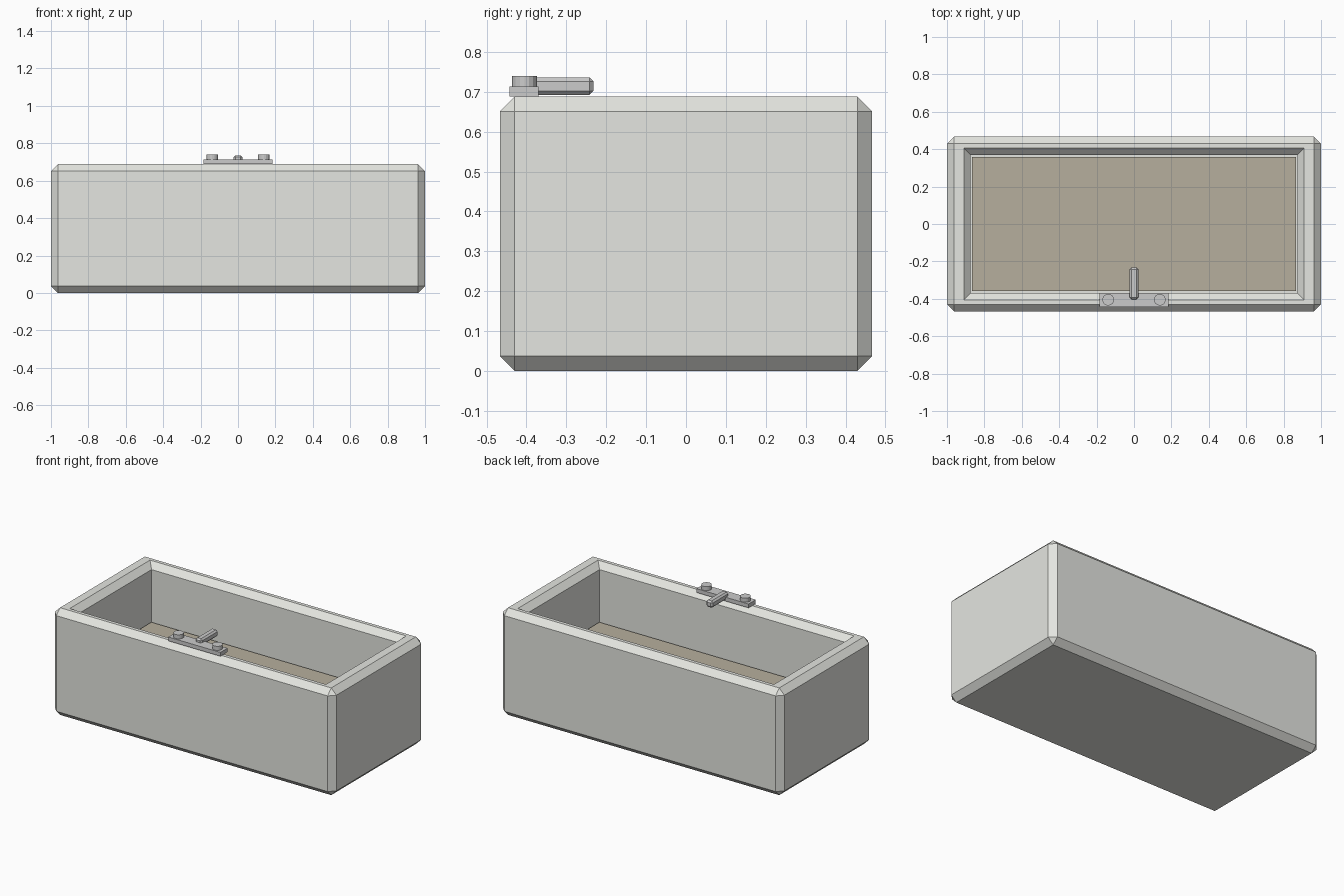
import bpy, bmesh
from mathutils import Matrix

if "Cube" in bpy.data.objects:
    bpy.data.objects.remove(bpy.data.objects["Cube"])


def material(name, rgb):
    m = bpy.data.materials.new(name)
    m.diffuse_color = (*rgb, 1)
    m.use_nodes = True
    m.node_tree.nodes["Principled BSDF"].inputs["Base Color"].default_value = m.diffuse_color
    return m


def finish(name, bm, mat):
    bmesh.ops.recalc_face_normals(bm, faces=bm.faces)
    mesh = bpy.data.meshes.new(name)
    bm.to_mesh(mesh)
    bm.free()
    mesh.materials.append(mat)
    ob = bpy.data.objects.new(name, mesh)
    bpy.context.collection.objects.link(ob)
    return ob


def box(x, y, z, bevel=0):
    """Box between the given (min, max) pairs, with optional flat chamfers."""
    bm = bmesh.new()
    size = [b - a for a, b in (x, y, z)]
    mid = [(a + b) / 2 for a, b in (x, y, z)]
    bmesh.ops.create_cube(bm, size=1, matrix=Matrix.Translation(mid) @ Matrix.Diagonal((*size, 1)))
    if bevel:
        bmesh.ops.bevel(bm, geom=bm.edges[:], offset=bevel, segments=1,
                        profile=0.5, affect='EDGES')
    return bm


enamel = material("enamel", (0.78, 0.79, 0.75))
murky = material("murky_water", (0.47, 0.43, 0.34))
metal = material("metal", (0.62, 0.62, 0.63))

# Tub: chamfered block, top face stepped inward through rim, chamfer, walls and floor
bm = box((-1, 1), (-0.467, 0.467), (0, 0.688), 0.037)
face = max(bm.faces, key=lambda f: f.calc_center_median().z)
for hx, hy, z in [(0.91, 0.407, 0.688), (0.873, 0.37, 0.651), (0.873, 0.37, 0.13)]:
    bmesh.ops.inset_region(bm, faces=[face], thickness=0.005)
    for v in face.verts:
        v.co = (hx if v.co.x > 0 else -hx, hy if v.co.y > 0 else -hy, z)
finish("tub", bm, enamel)

# Water surface
finish("water", box((-0.866, 0.866), (-0.358, 0.358), (0.30, 0.32)), murky)

# Tap base plate and spout
finish("tap_plate", box((-0.185, 0.185), (-0.443, -0.37), (0.688, 0.713)), metal)
finish("tap_spout", box((-0.023, 0.023), (-0.403, -0.232), (0.692, 0.736), 0.01), metal)

# Two round tap knobs
for side, name in ((-1, "left_knob"), (1, "right_knob")):
    bm = bmesh.new()
    bmesh.ops.create_cone(bm, cap_ends=True, segments=16, radius1=0.031, radius2=0.031,
                          depth=0.027, matrix=Matrix.Translation((side * 0.138, -0.405, 0.7255)))
    finish(name, bm, metal)
